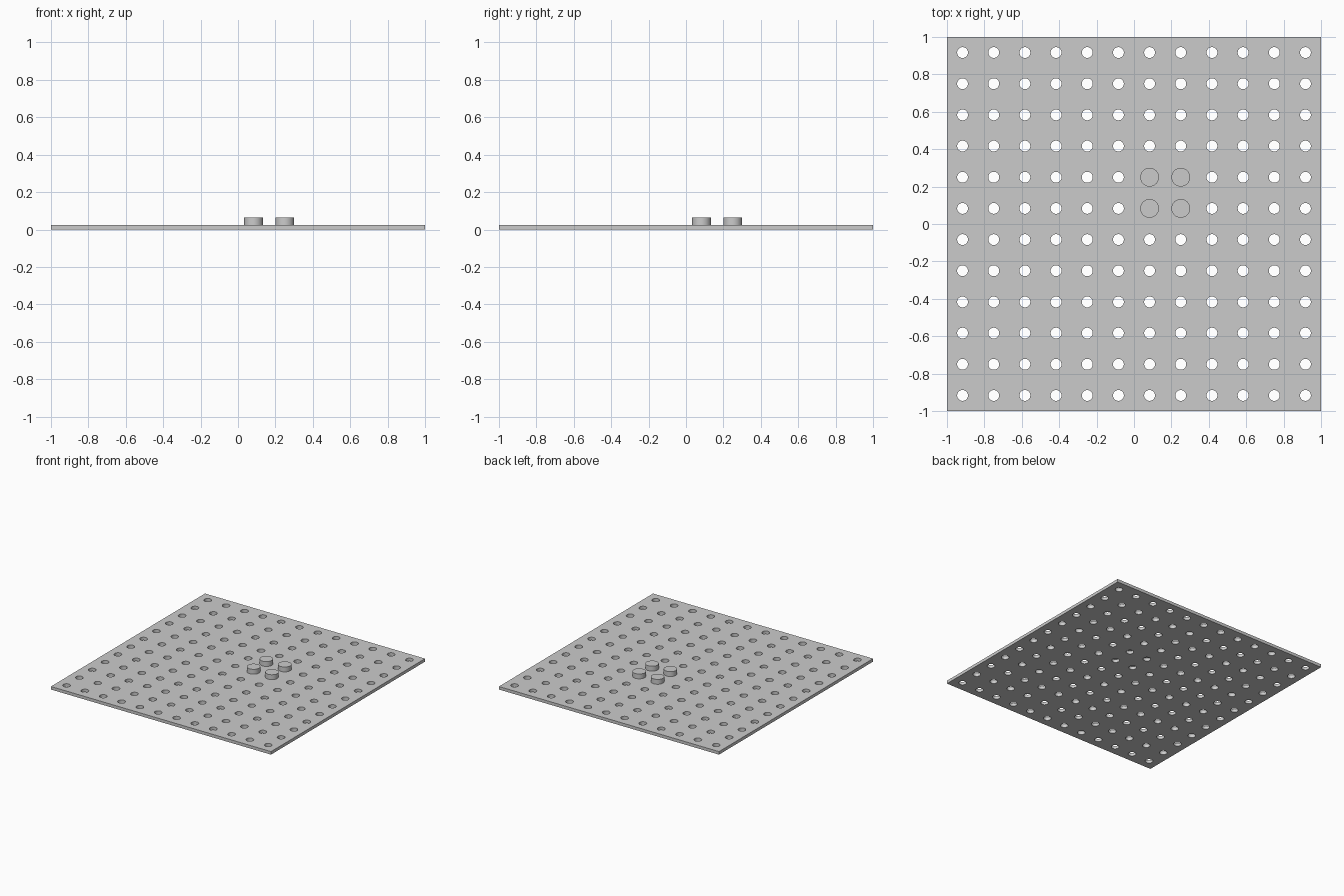
import bpy
import math

if "Cube" in bpy.data.objects:
    bpy.data.objects.remove(bpy.data.objects["Cube"])

N = 12                 # holes per side
PITCH = 2.0 / N
THICK = 0.025
HOLE_R = 0.029
SEGS = 32


def add_loop(curve, points):
    spline = curve.splines.new('POLY')
    spline.points.add(len(points) - 1)
    for p, (x, y) in zip(spline.points, points):
        p.co = (x, y, 0, 1)
    spline.use_cyclic_u = True


def circle(cx, cy, r):
    return [(cx + r * math.cos(2 * math.pi * i / SEGS),
             cy + r * math.sin(2 * math.pi * i / SEGS)) for i in range(SEGS)]


# Perforated plate: filled square outline with a grid of round holes
curve = bpy.data.curves.new("perforated_plate", 'CURVE')
curve.dimensions = '2D'
curve.fill_mode = 'BOTH'
curve.extrude = THICK / 2
add_loop(curve, [(-1, -1), (1, -1), (1, 1), (-1, 1)])
for i in range(N):
    for j in range(N):
        add_loop(curve, circle(-1 + (i + 0.5) * PITCH, -1 + (j + 0.5) * PITCH, HOLE_R))
plate = bpy.data.objects.new("perforated_plate", curve)
plate.location.z = THICK / 2
bpy.context.collection.objects.link(plate)
bpy.context.view_layer.objects.active = plate
plate.select_set(True)
bpy.ops.object.convert(target='MESH')
bpy.ops.object.shade_smooth_by_angle(angle=math.radians(30))

# Four round pegs capping the holes beside the centre
PEG_R, PEG_H = 0.05, 0.04
for i in range(2):
    for j in range(2):
        bpy.ops.mesh.primitive_cylinder_add(
            vertices=SEGS, radius=PEG_R, depth=PEG_H,
            location=((i + 0.5) * PITCH, (j + 0.5) * PITCH, THICK + PEG_H / 2))
        bpy.context.object.name = f"peg_{i}_{j}"
        bpy.ops.object.shade_smooth_by_angle(angle=math.radians(30))
